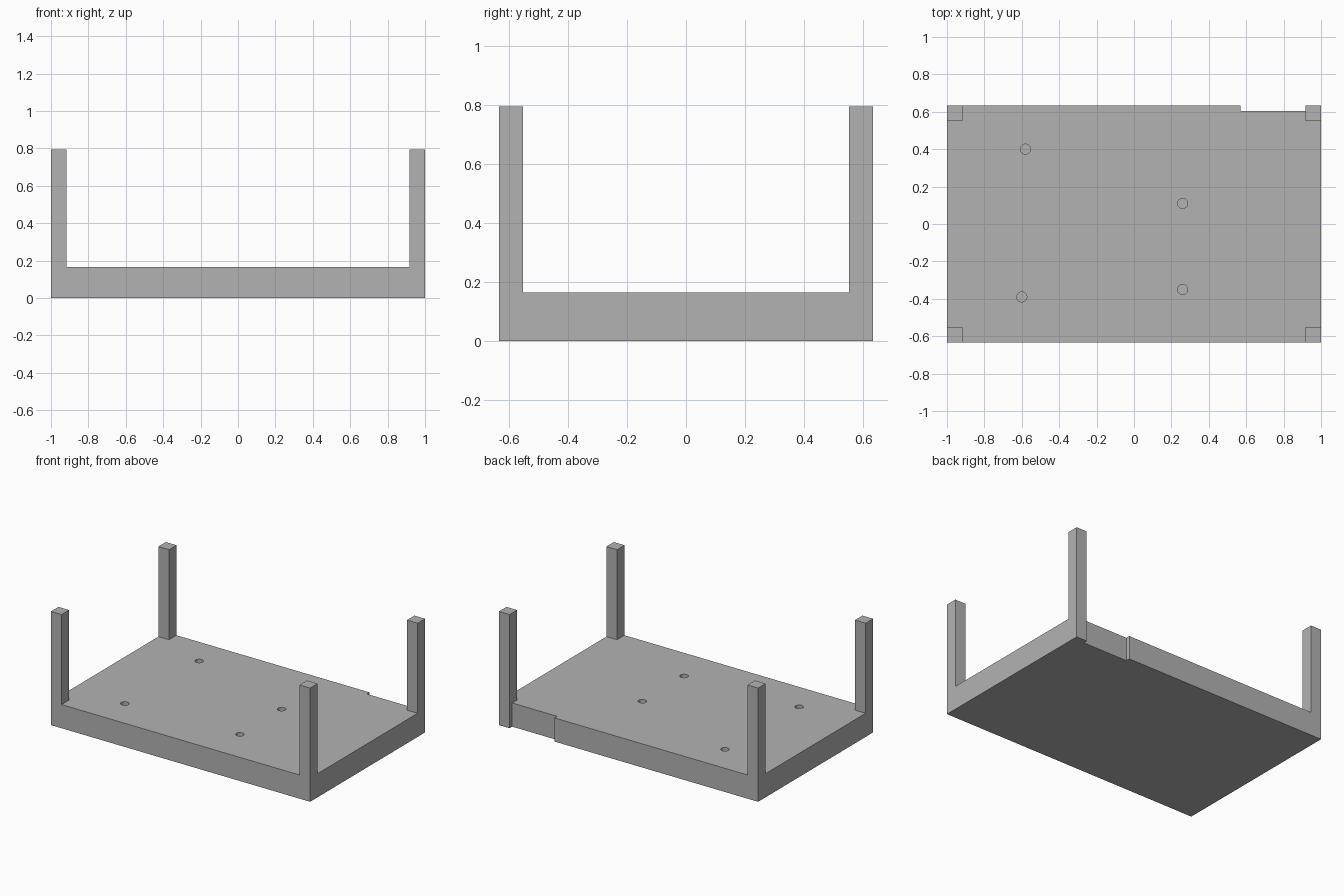
import bpy
import bmesh

cube = bpy.data.objects.get("Cube")
if cube:
    bpy.data.objects.remove(cube, do_unlink=True)

HALF_X, HALF_Y = 1.0, 0.633
SLAB_TOP, POST_TOP = 0.165, 0.793
POST = 0.082
HOLE_RADIUS, HOLE_FLOOR = 0.027, 0.035

grey = bpy.data.materials.new("plain grey")
grey.use_nodes = True
colour = (0.45, 0.45, 0.45, 1)
grey.diffuse_color = colour
grey.node_tree.nodes["Principled BSDF"].inputs["Base Color"].default_value = colour


def prism(name, outline, bottom, top):
    """Extrude a flat outline straight up into a solid."""
    bm = bmesh.new()
    base = bm.faces.new([bm.verts.new((x, y, bottom)) for x, y in outline])
    lifted = bmesh.ops.extrude_face_region(bm, geom=[base], use_keep_orig=True)["geom"]
    verts = [v for v in lifted if isinstance(v, bmesh.types.BMVert)]
    bmesh.ops.translate(bm, verts=verts, vec=(0, 0, top - bottom))
    bmesh.ops.recalc_face_normals(bm, faces=bm.faces)
    mesh = bpy.data.meshes.new(name)
    bm.to_mesh(mesh)
    bm.free()
    mesh.materials.append(grey)
    obj = bpy.data.objects.new(name, mesh)
    bpy.context.collection.objects.link(obj)
    return obj


# Base slab with a shallow cable notch in its back edge
notch_start, notch_end, notch_y = 0.57, HALF_X - POST, 0.604
slab = prism("base_slab", [
    (-HALF_X, -HALF_Y), (HALF_X, -HALF_Y), (HALF_X, HALF_Y),
    (notch_end, HALF_Y), (notch_end, notch_y),
    (notch_start, notch_y), (notch_start, HALF_Y), (-HALF_X, HALF_Y),
], 0, SLAB_TOP)

# Four blind screw holes
for x, y in [(-0.6, -0.39), (-0.58, 0.4), (0.26, -0.35), (0.26, 0.11)]:
    bpy.ops.mesh.primitive_cylinder_add(
        vertices=32, radius=HOLE_RADIUS, depth=0.4, location=(x, y, HOLE_FLOOR + 0.2))
    cutter = bpy.context.object
    cutter.name = "hole_cutter"
    cutter.hide_render = True
    cutter.data.materials.append(grey)
    cut = slab.modifiers.new("screw_hole", 'BOOLEAN')
    cut.operation = 'DIFFERENCE'
    cut.solver = 'EXACT'
    cut.object = cutter
    bpy.context.view_layer.objects.active = slab
    bpy.ops.object.modifier_apply(modifier=cut.name)
    bpy.data.objects.remove(cutter, do_unlink=True)

# Square corner posts
for side, sx in (("right", -1), ("left", 1)):
    for end, sy in (("front", -1), ("back", 1)):
        x0, x1 = sx * HALF_X, sx * (HALF_X - POST)
        y0, y1 = sy * HALF_Y, sy * (HALF_Y - POST)
        prism(f"{end}_{side}_post",
              [(x0, y0), (x1, y0), (x1, y1), (x0, y1)], SLAB_TOP, POST_TOP)
